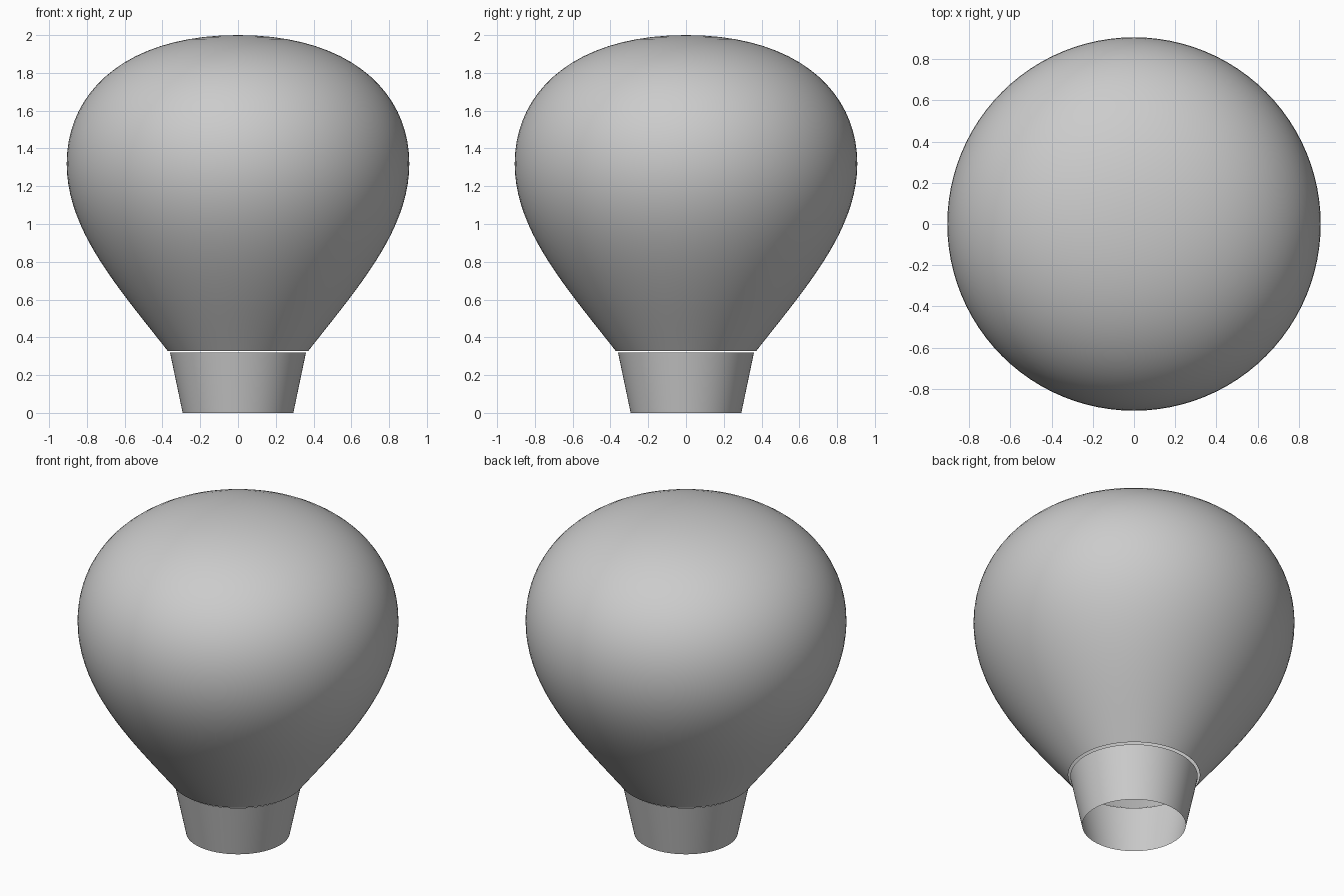
import bpy
import bmesh
from math import cos, sin, tau, radians
from mathutils import Vector
from mathutils.geometry import interpolate_bezier

cube = bpy.data.objects.get("Cube")
if cube:
    bpy.data.objects.remove(cube)

SIDES = 96
fabric = bpy.data.materials.new("grey_fabric")
fabric.use_nodes = True
GREY = (0.6, 0.6, 0.6, 1)
fabric.diffuse_color = GREY
fabric.node_tree.nodes["Principled BSDF"].inputs["Base Color"].default_value = GREY


def curve(*points, steps=20):
    """Sample a Bezier given start, two handles and end as (radius, height)."""
    return [(p.x, p.y) for p in interpolate_bezier(*[Vector(q) for q in points], steps)]


def lathe(name, profile):
    """Spin a (radius, height) profile into an open, smooth single-wall surface."""
    bm = bmesh.new()
    rings = []
    for r, z in profile:
        if r < 1e-4:
            rings.append([bm.verts.new((0, 0, z))] * SIDES)
        else:
            rings.append([bm.verts.new((r * cos(tau * i / SIDES), r * sin(tau * i / SIDES), z))
                          for i in range(SIDES)])
    for low, high in zip(rings, rings[1:]):
        for i in range(SIDES):
            j = (i + 1) % SIDES
            corners = [low[i], low[j], high[j], high[i]]
            bm.faces.new(list(dict.fromkeys(corners)))
    mesh = bpy.data.meshes.new(name)
    bm.to_mesh(mesh)
    bm.free()
    mesh.materials.append(fabric)
    obj = bpy.data.objects.new(name, mesh)
    bpy.context.collection.objects.link(obj)
    bpy.ops.object.select_all(action="DESELECT")
    obj.select_set(True)
    bpy.context.view_layer.objects.active = obj
    bpy.ops.object.shade_smooth_by_angle(angle=radians(40))
    return obj


# Balloon envelope: flaring lower half, then a flattened dome
lower = curve((0.372, 0.328), (0.642, 0.672), (0.907, 0.97), (0.907, 1.32))
dome = curve((0.907, 1.32), (0.907, 1.695), (0.6, 2), (0, 2))
lathe("envelope", lower + dome[1:])

# Tapered skirt hanging just below the mouth, open at both ends
lathe("skirt", [(0.293, 0), (0.36, 0.32)])
